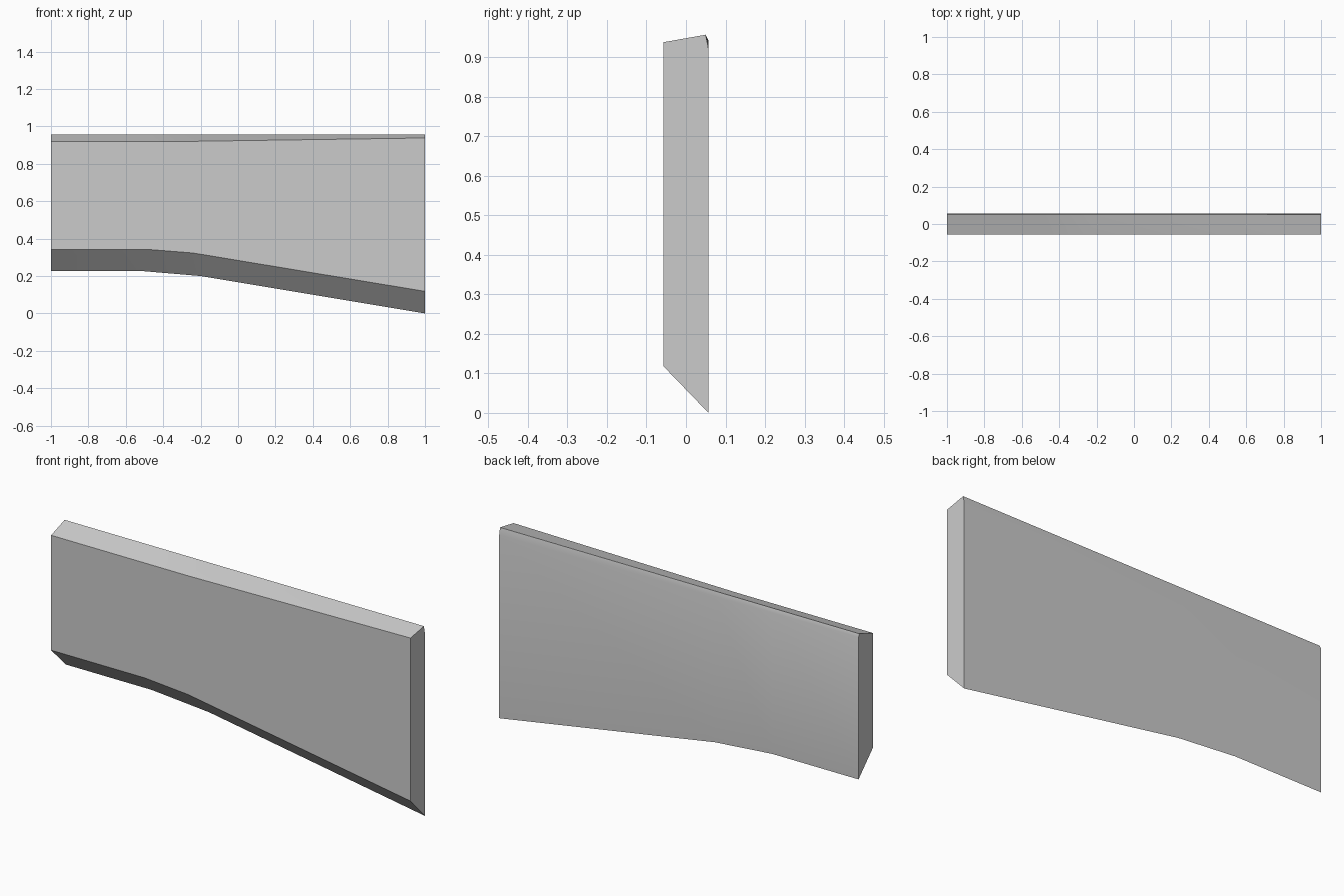
import bpy
import bmesh
import math

cube = bpy.data.objects.get("Cube")
if cube:
    bpy.data.objects.remove(cube, do_unlink=True)

FRONT, BACK, RIDGE = -0.057, 0.057, 0.05
TOP = 0.957

grey = bpy.data.materials.new("plain_grey")
grey.use_nodes = True
colour = (0.6, 0.6, 0.6, 1)
grey.diffuse_color = colour
grey.node_tree.nodes["Principled BSDF"].inputs["Base Color"].default_value = colour

# Stations along the length:
# front x, front bottom z, front top z, back x, back bottom z, chamfer z
stations = [
    (-1.0, 0.342, 0.92, -1.0, 0.227, 0.942),
    (-0.48, 0.342, 0.92, -0.52, 0.227, 0.937),
    (-0.24, 0.323, 0.92, -0.20, 0.20, 0.933),
    (1.0, 0.118, 0.938, 1.0, 0.0, 0.92),
]

# Panel lofted through the stations
bm = bmesh.new()
rings = []
for fx, f_low, f_top, bx, b_low, chamfer in stations:
    points = [(fx, FRONT, f_low), (bx, BACK, b_low), (bx, BACK, chamfer),
              (bx, RIDGE, TOP), (fx, FRONT, f_top)]
    rings.append([bm.verts.new(p) for p in points])

for a, b in zip(rings, rings[1:]):
    for i in range(len(a)):
        j = (i + 1) % len(a)
        bm.faces.new((a[i], a[j], b[j], b[i]))

# Flat end caps
bm.faces.new(rings[0])
bm.faces.new(rings[-1])
bmesh.ops.recalc_face_normals(bm, faces=bm.faces)

mesh = bpy.data.meshes.new("tapered_panel")
bm.to_mesh(mesh)
bm.free()
mesh.materials.append(grey)
panel = bpy.data.objects.new("tapered_panel", mesh)
bpy.context.collection.objects.link(panel)

# Soft shading over the back chamfer, sharp elsewhere
bpy.ops.object.select_all(action="DESELECT")
panel.select_set(True)
bpy.context.view_layer.objects.active = panel
bpy.ops.object.shade_smooth_by_angle(angle=math.radians(30))
